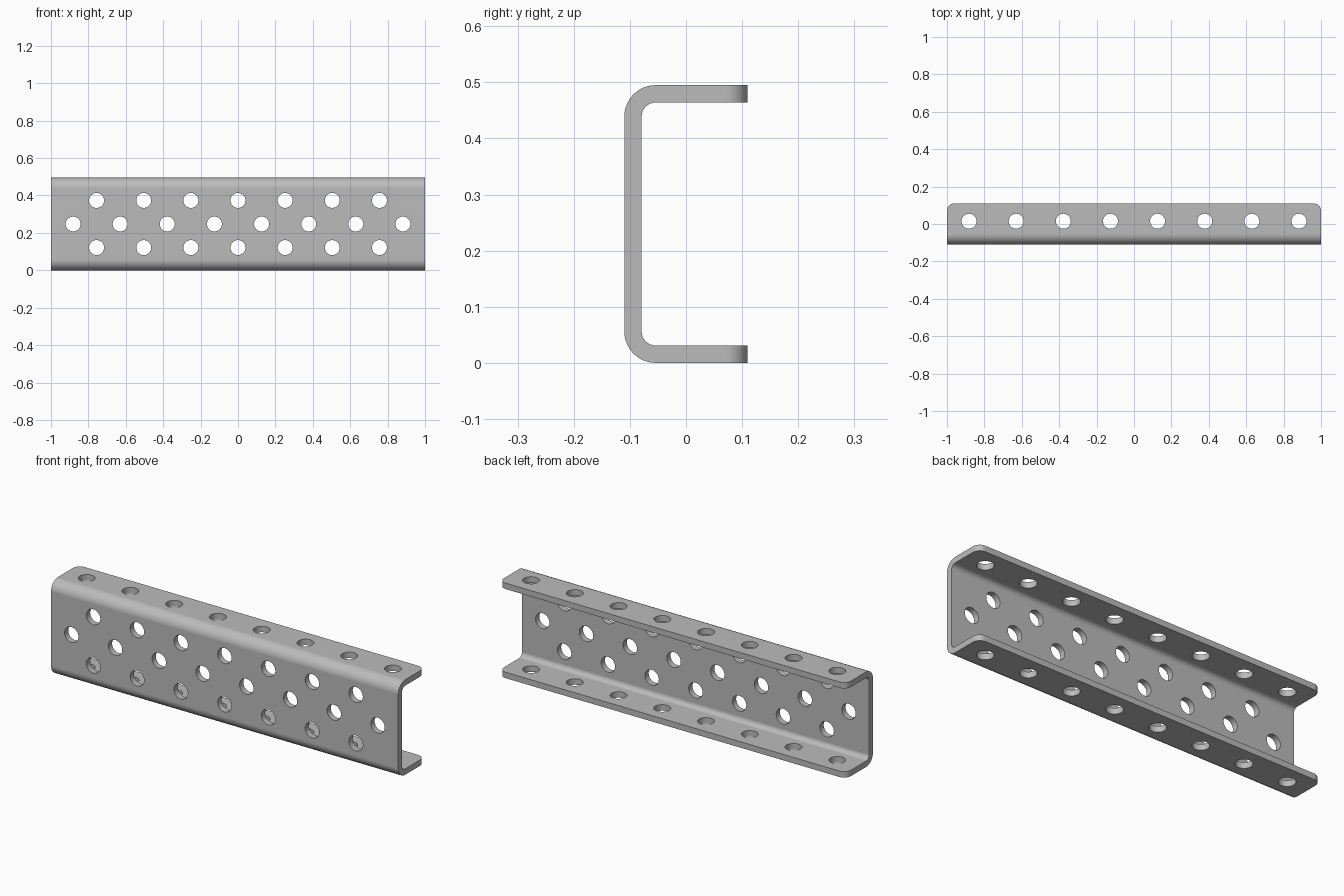
import bpy, bmesh, math
from mathutils import Matrix, Vector

if "Cube" in bpy.data.objects:
    bpy.data.objects.remove(bpy.data.objects["Cube"], do_unlink=True)

HEIGHT, DEPTH, WALL = 0.495, 0.11, 0.031
BEND, CORNER, HOLE, PITCH = 0.056, 0.04, 0.04, 0.252
MID = HEIGHT / 2

steel = bpy.data.materials.new("grey steel")
steel.use_nodes = True
steel.diffuse_color = (0.5, 0.5, 0.5, 1)
steel.node_tree.nodes["Principled BSDF"].inputs["Base Color"].default_value = (0.5, 0.5, 0.5, 1)


def make_object(name, bm):
    bmesh.ops.recalc_face_normals(bm, faces=bm.faces)
    mesh = bpy.data.meshes.new(name)
    bm.to_mesh(mesh)
    bm.free()
    mesh.materials.append(steel)
    obj = bpy.data.objects.new(name, mesh)
    bpy.context.collection.objects.link(obj)
    return obj


def bend(radius, steps=12):
    """Quarter bend at the lower front of the section, from flange to web."""
    for i in range(steps + 1):
        a = math.pi / 2 * i / steps
        yield (BEND - DEPTH - radius * math.sin(a), BEND - radius * math.cos(a))


# Channel section: lower half, then mirrored to the upper half
outer = [(DEPTH, 0), *bend(BEND)]
inner = [(DEPTH, WALL), *bend(BEND - WALL)]


def full(half):
    return half + [(y, HEIGHT - z) for y, z in reversed(half)]


section = full(outer) + full(inner)[::-1]
bm = bmesh.new()
face = bm.faces.new([bm.verts.new((-1, y, z)) for y, z in section])
new = bmesh.ops.extrude_face_region(bm, geom=[face])["geom"]
bmesh.ops.translate(bm, vec=(2, 0, 0), verts=[v for v in new if isinstance(v, bmesh.types.BMVert)])

# Rounded free corners of both flanges
tips = [e for e in bm.edges
        if all(v.co.y > DEPTH - 0.001 for v in e.verts)
        and abs(e.verts[0].co.x - e.verts[1].co.x) < 0.001
        and abs(e.verts[0].co.z - e.verts[1].co.z) < 2 * WALL]
bmesh.ops.bevel(bm, geom=tips, offset=CORNER, segments=10, profile=0.5, affect='EDGES')
channel = make_object("perforated_channel", bm)

# Hole cutters: three staggered rows in the web, one row through both flanges
bm = bmesh.new()


def drill(centre, length, rotation):
    bmesh.ops.create_cone(bm, cap_ends=True, segments=40, radius1=HOLE, radius2=HOLE,
                          depth=length, matrix=Matrix.Translation(Vector(centre)) @ rotation)


across = Matrix.Rotation(math.pi / 2, 4, 'X')
for i in range(8):
    x = (i - 3.5) * PITCH
    drill((x, -DEPTH, MID), 0.12, across)
    drill((x, 0.015, MID), 1, Matrix.Identity(4))
for i in range(7):
    for side in (-1, 1):
        drill(((i - 3) * PITCH, -DEPTH, MID + side * PITCH / 2), 0.12, across)
cutter = make_object("hole_cutter", bm)
cutter.hide_render = True

cut = channel.modifiers.new("holes", 'BOOLEAN')
cut.operation, cut.solver, cut.object = 'DIFFERENCE', 'EXACT', cutter
bpy.context.view_layer.objects.active = channel
channel.select_set(True)
bpy.ops.object.modifier_apply(modifier=cut.name)
bpy.data.objects.remove(cutter, do_unlink=True)

# Smooth bends and holes, keeping the flat walls flat
bpy.ops.object.shade_smooth_by_angle(angle=math.radians(30))
weighted = channel.modifiers.new("flat_walls", 'WEIGHTED_NORMAL')
weighted.keep_sharp = True
